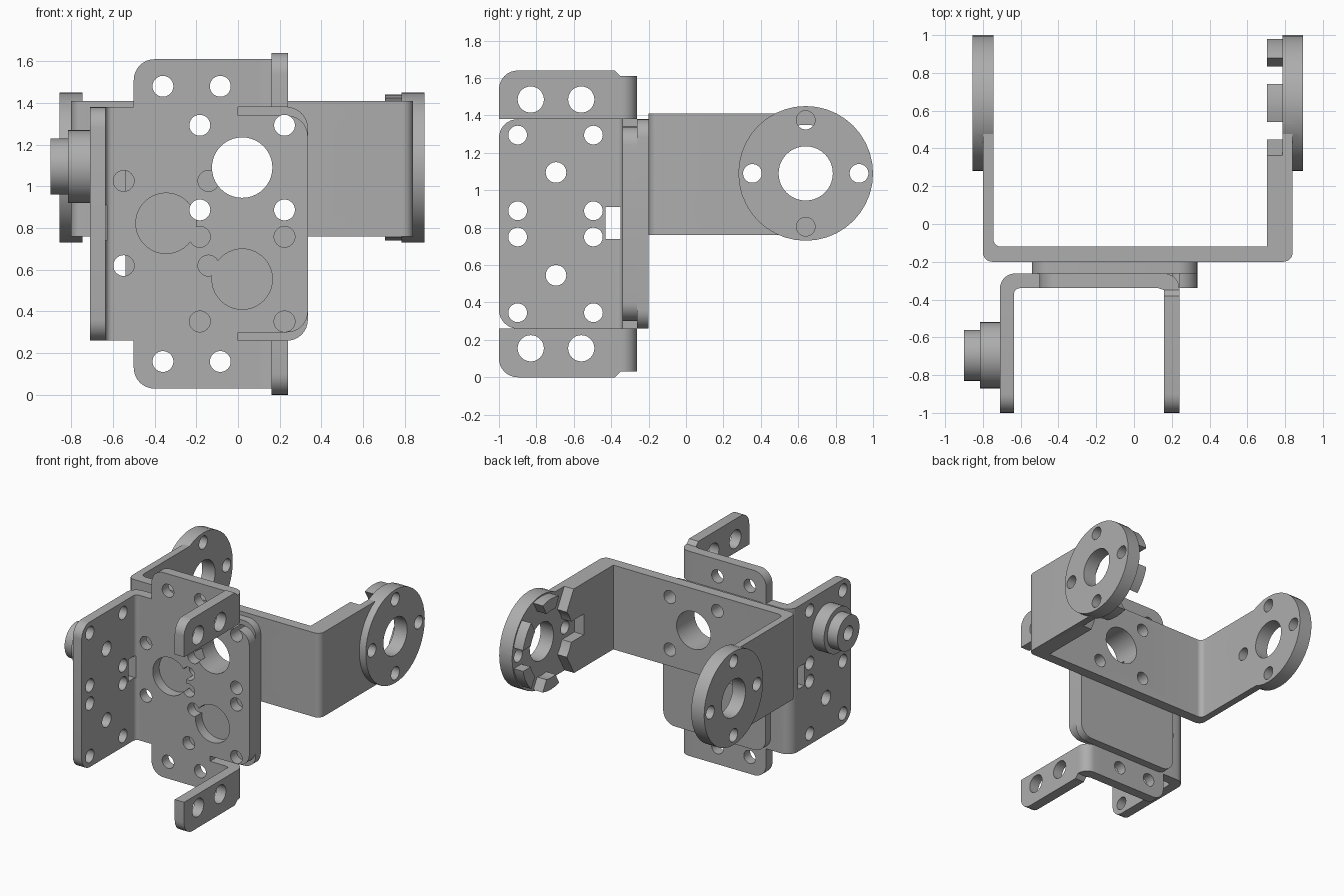
import bpy, bmesh
from math import sin, cos, pi, radians
from mathutils import Vector

cube = bpy.data.objects.get("Cube")
if cube:
    bpy.data.objects.remove(cube)

grey = bpy.data.materials.new("grey_plastic")
grey.use_nodes = True
grey.diffuse_color = (0.42, 0.42, 0.42, 1)
grey.node_tree.nodes["Principled BSDF"].inputs["Base Color"].default_value = grey.diffuse_color

MID = 0.82          # mirror height of the front bracket
AXIS = 1.09         # height of the hinge axis


def outline(pts):
    """Turn corners (u, v) or (u, v, radius) into a filleted outline."""
    out = []
    for i, p in enumerate(pts):
        c = Vector(p[:2])
        if len(p) == 2:
            out.append(c)
            continue
        a = (Vector(pts[i - 1][:2]) - c).normalized()
        b = (Vector(pts[(i + 1) % len(pts)][:2]) - c).normalized()
        for k in range(9):
            t = k / 8 * pi / 2
            out.append(c + p[2] * (a * (1 - sin(t)) + b * (1 - cos(t))))
    return out


def prism(name, pts, axis, lo, hi):
    """Extrude an outline along an axis."""
    place = {"x": lambda u, v: (lo, u, v), "y": lambda u, v: (u, lo, v),
             "z": lambda u, v: (u, v, lo)}[axis]
    shift = Vector([(hi - lo) * (axis == k) for k in "xyz"])
    bm = bmesh.new()
    face = bm.faces.new([bm.verts.new(place(*p)) for p in outline(pts)])
    ext = bmesh.ops.extrude_face_region(bm, geom=[face])
    bmesh.ops.translate(bm, vec=shift,
                        verts=[g for g in ext["geom"] if isinstance(g, bmesh.types.BMVert)])
    bmesh.ops.recalc_face_normals(bm, faces=bm.faces)
    mesh = bpy.data.meshes.new(name)
    bm.to_mesh(mesh)
    bm.free()
    mesh.materials.append(grey)
    obj = bpy.data.objects.new(name, mesh)
    bpy.context.collection.objects.link(obj)
    return obj


def rod(u, v, r, axis, lo, hi):
    ring = [(u + r * cos(2 * pi * k / 40), v + r * sin(2 * pi * k / 40)) for k in range(40)]
    return prism("rod", ring, axis, lo, hi)


def box(u0, u1, v0, v1, axis, lo, hi):
    return prism("box", [(u0, v0), (u1, v0), (u1, v1), (u0, v1)], axis, lo, hi)


def combine(obj, other, operation):
    """Apply a boolean and delete the helper."""
    mod = obj.modifiers.new("bool", "BOOLEAN")
    mod.operation, mod.solver, mod.object = operation, "EXACT", other
    bpy.context.view_layer.update()
    mesh = bpy.data.meshes.new_from_object(obj.evaluated_get(bpy.context.evaluated_depsgraph_get()))
    obj.modifiers.clear()
    obj.data = mesh
    bpy.data.objects.remove(other)


def add(obj, other):
    combine(obj, other, "UNION")


def cut(obj, other):
    combine(obj, other, "DIFFERENCE")


def flip(pts):
    return [(p[0], 2 * MID - p[1], *p[2:]) for p in pts]


# Front bracket: face plate with a tongue between two slots
half = [(-.58, .26), (-.5, .26), (-.5, .03, .1), (.1, .03), (.1, .26),
        (0, .26), (0, .3), (.335, .3, .1)]
bracket = prism("front_bracket", half + flip(half)[::-1], "y", -.34, -.262)

# Side plate and its bend
add(bracket, prism("bend", [(-.71, -.4), (-.71, -.262, .08), (-.58, -.262), (-.58, -.34),
                            (-.635, -.34, .03), (-.635, -.4)], "z", .26, 1.38))
add(bracket, prism("side", [(-1, .26, .1), (-.4, .26), (-.4, 1.38), (-1, 1.38, .1)],
                   "x", -.71, -.635))

# Upper and lower tabs with bends
tab = [(-1, .26), (-1, 0, .1), (-.38, 0), (-.35, .03), (-.35, .26)]
for shape, lo, hi in ((tab, .03, .26), (flip(tab), 1.38, 1.61)):
    add(bracket, prism("bend", [(.24, -.35), (.24, -.262, .08), (.1, -.262), (.1, -.34),
                                (.13, -.34), (.16, -.35)], "z", lo, hi))
    add(bracket, prism("tab", shape, "x", .16, .24))
    for y in (-.83, -.56):
        cut(bracket, rod(y, (lo + hi) / 2 + (.01 if lo < MID else -.01), .07, "x", .1, .3))

# Stepped pivot boss
for r, x in ((.175, -.815), (.135, -.9)):
    add(bracket, rod(-.695, 1.095, r, "x", x, -.7))

# Side plate holes and bend window
for y, z in [(y, z) for y in (-.9, -.495) for z in (1.295, .89, .75, .345)]:
    cut(bracket, rod(y, z, .05, "x", -.8, -.5))
for z in (1.095, .545):
    cut(bracket, rod(-.695, z, .055, "x", -1, -.5))
cut(bracket, box(-.43, -.35, .74, .91, "x", -.8, -.615))

# Face plate holes: three bores, each with four screw holes
for x, z in ((.02, AXIS), (.02, .555), (-.345, .823)):
    cut(bracket, rod(x, z, .145, "y", -.4, -.2))
    for dx in (-.203, .203):
        for dz in (-.203, .203):
            cut(bracket, rod(x + dx, z + dz, .05, "y", -.4, -.2))
for x in (-.36, -.085):
    for z in (.16, 1.48):
        cut(bracket, rod(x, z, .05, "y", -.4, -.2))

# Spacer plate between the brackets
spacer = prism("spacer_plate", [(-.54, .26, .1), (.335, .26, .1), (.335, 1.38, .1), (-.54, 1.38, .1)],
               "y", -.262, -.2)

# Rear U bracket with one thick arm
yoke = prism("rear_bracket", [(-.8, .64), (-.8, -.2, .05), (.84, -.2, .05), (.84, .64),
                              (.705, .64), (.705, -.12), (-.745, -.12, .04), (-.745, .64)],
             "z", .76, 1.41)
CY = .64
add(yoke, rod(CY, AXIS, .36, "x", -.855, -.745))
add(yoke, rod(CY, AXIS, .35, "x", .705, .8))
add(yoke, rod(CY, AXIS, .36, "x", .785, .895))

# Six-armed star recess that leaves raised lugs
cut(yoke, rod(CY, AXIS, .26, "x", .6, .785))
for k in range(6):
    d = Vector((cos(k * pi / 3), sin(k * pi / 3)))
    n = Vector((-d.y, d.x)) * .08
    c, reach = Vector((CY, AXIS)), .4 if k == 3 else .6
    cut(yoke, prism("bar", [tuple(q) for q in (c - n, c + d * reach - n, c + d * reach + n, c + n)],
                    "x", .6, .785))

# Hinge disc holes
for lo, hi in ((-1, -.6), (.6, 1)):
    cut(yoke, rod(CY, AXIS, .145, "x", lo, hi))
    for k in range(4):
        a = k * pi / 2
        # the lugs keep the upper and lower holes closed on the inside
        start = .785 if lo > 0 and k % 2 else lo
        cut(yoke, rod(CY + .285 * cos(a), AXIS + .285 * sin(a), .05, "x", start, hi))

# Bore and screw holes through the rear bracket and spacer
for part in (yoke, spacer):
    cut(part, rod(.02, AXIS, .145, "y", -.3, 0))
    for dx in (-.203, .203):
        for dz in (-.203, .203):
            cut(part, rod(.02 + dx, AXIS + dz, .05, "y", -.3, 0))

# Smooth the round walls, keep the edges sharp
bpy.ops.object.select_all(action="DESELECT")
for part in (bracket, spacer, yoke):
    part.select_set(True)
    bpy.context.view_layer.objects.active = part
bpy.ops.object.shade_smooth_by_angle(angle=radians(30))
